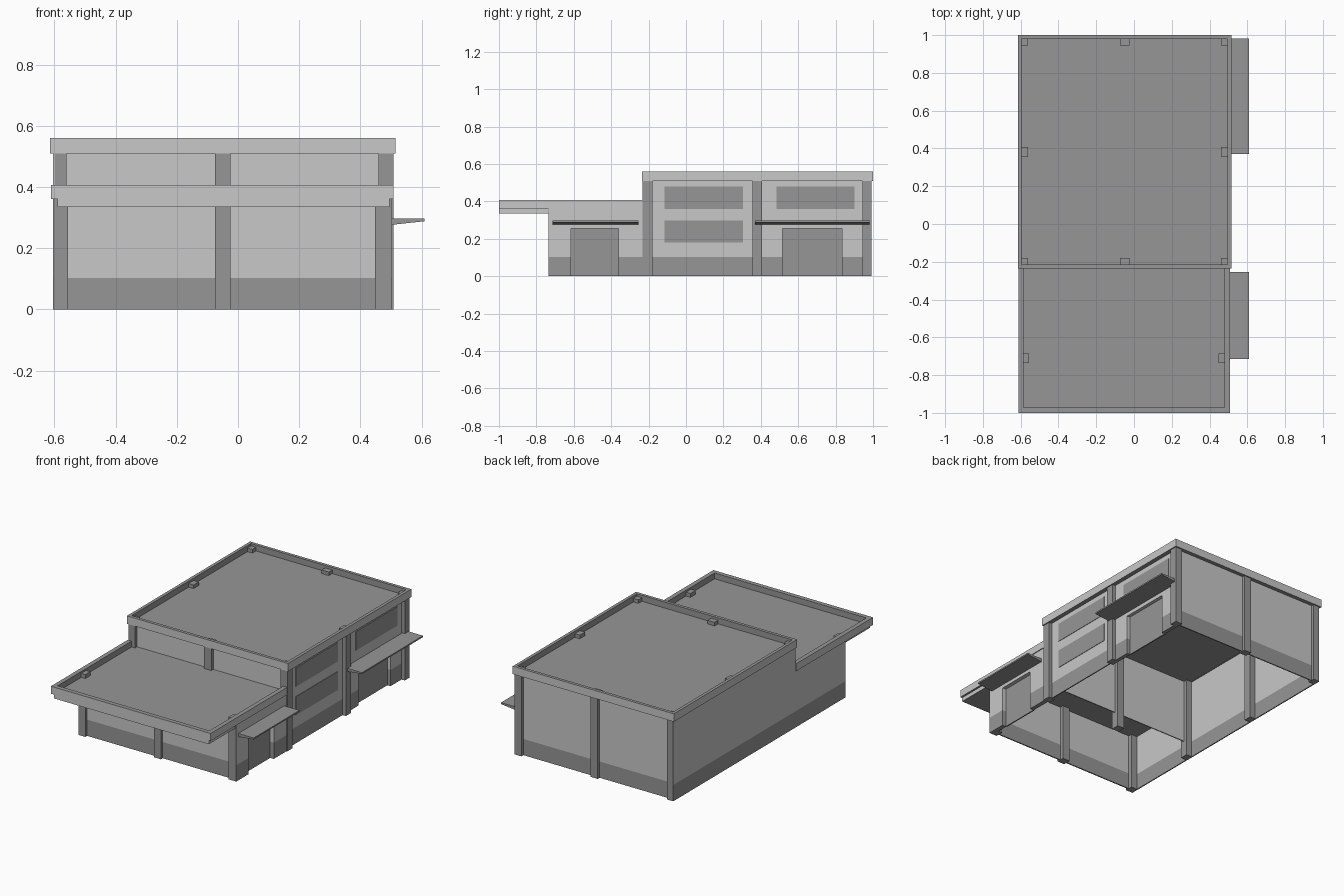
import bpy
import bmesh
from mathutils import Vector

cube = bpy.data.objects.get("Cube")
if cube:
    bpy.data.objects.remove(cube)


def make_material(name, value):
    mat = bpy.data.materials.new(name)
    mat.use_nodes = True
    colour = (value, value, value, 1)
    mat.diffuse_color = colour
    mat.node_tree.nodes["Principled BSDF"].inputs["Base Color"].default_value = colour
    return mat


LIGHT = make_material("light grey", 0.58)
DARK = make_material("mid grey", 0.305)
BASE = 0.103  # height of the painted plinth


def finish(name, bm):
    mesh = bpy.data.meshes.new(name)
    bmesh.ops.recalc_face_normals(bm, faces=bm.faces[:])
    bm.to_mesh(mesh)
    bm.free()
    mesh.materials.append(LIGHT)
    mesh.materials.append(DARK)
    obj = bpy.data.objects.new(name, mesh)
    bpy.context.collection.objects.link(obj)
    return obj


def add_box(bm, x, y, z):
    made = bmesh.ops.create_cube(bm, size=1)["verts"]
    for v in made:
        v.co = Vector(r[0] if c < 0 else r[1] for c, r in zip(v.co, (x, y, z)))


def box(name, x, y, z, dark=True):
    bm = bmesh.new()
    add_box(bm, x, y, z)
    for f in bm.faces:
        f.material_index = int(dark)
    return finish(name, bm)


def wall(name, x, y, z):
    """Light wall with a dark plinth, split at plinth height."""
    bm = bmesh.new()
    add_box(bm, x, y, z)
    bmesh.ops.bisect_plane(bm, geom=bm.verts[:] + bm.edges[:] + bm.faces[:],
                           plane_co=(0, 0, BASE), plane_no=(0, 0, 1))
    for f in bm.faces:
        f.material_index = int(f.calc_center_median().z < BASE - 0.001)
    return finish(name, bm)


def trim(name, x, y, z, bars):
    """Bars around a roof: outer upright faces light, all others dark."""
    bm = bmesh.new()
    for bx, by in bars:
        add_box(bm, bx, by, z)
    bm.normal_update()
    for f in bm.faces:
        c = f.calc_center_median()
        outer = min(abs(c.x - x[0]), abs(c.x - x[1]),
                    abs(c.y - y[0]), abs(c.y - y[1])) < 0.001
        f.material_index = int(not (outer and abs(f.normal.z) < 0.5))
    return finish(name, bm)


def roof_rim(name, x, y, z, t, rear):
    y_end = y[1] - t if rear else y[1]
    bars = [(x, (y[0], y[0] + t)),
            ((x[0], x[0] + t), (y[0] + t, y_end)),
            ((x[1] - t, x[1]), (y[0] + t, y_end))]
    if rear:
        bars.append((x, (y[1] - t, y[1])))
    return trim(name, x, y, z, bars)


def door_bay(name, y, top, door, x_out, x_in):
    """Wall bay with a recessed door."""
    x = (x_in, x_out)
    wall(name + "_wall_front", x, (y[0], door[0]), (0, top))
    wall(name + "_wall_rear", x, (door[1], y[1]), (0, top))
    box(name + "_lintel", x, door, (0.255, top), dark=False)
    box(name + "_door", (x_in - 0.005, x_in + 0.003), door, (0, 0.258))


def awning(name, y):
    bm = bmesh.new()
    add_box(bm, (0.49, 0.61), y, (0.275, 0.297))
    for v in bm.verts:
        if v.co.x > 0.6 and v.co.z < 0.28:
            v.co.z = 0.288
    for f in bm.faces:
        f.material_index = 1
    return finish(name, bm)


# Tall block: roof, rim and walls
roof_rim("tall_roof_rim", (-0.615, 0.515), (-0.235, 1.0), (0.51, 0.56), 0.02, True)
box("tall_roof", (-0.6, 0.5), (-0.22, 0.985), (0.512, 0.522))
wall("tall_left_wall", (-0.605, -0.598), (-0.232, 0.99), (0, 0.512))
wall("tall_back_wall", (-0.6, 0.5), (0.965, 0.972), (0, 0.512))
box("tall_front_wall", (-0.6, 0.5), (-0.212, -0.205), (BASE, 0.512), dark=False)

# Tall block: pillars with heads rising above the roof
SIDES = {"left": (-0.604, -0.56), "middle": (-0.075, -0.025), "right": (0.46, 0.508)}
for side, x in SIDES.items():
    box(f"tall_front_pillar_{side}", x, (-0.232, -0.18), (0, 0.545))
    box(f"tall_back_pillar_{side}", x, (0.945, 0.992), (0, 0.545))
    if side != "middle":
        box(f"tall_side_pillar_{side}", x, (0.355, 0.407), (0, 0.545))

# Tall block: window bay and door bay
wall("window_bay_wall", (0.478, 0.485), (-0.18, 0.355), (0, 0.512))
door_bay("tall_bay", (0.407, 0.945), 0.512, (0.515, 0.835), 0.485, 0.46)
for name, y, z in (("upper", (-0.115, 0.305), (0.36, 0.48)),
                   ("lower", (-0.115, 0.305), (0.18, 0.297)),
                   ("door_bay", (0.485, 0.9), (0.36, 0.48))):
    box(f"{name}_window", (0.482, 0.488), y, z)

# Low block: roof, rim and canopy
roof_rim("low_roof_rim", (-0.612, 0.508), (-1.0, -0.233), (0.36, 0.407), 0.028, False)
box("low_roof", (-0.6, 0.495), (-0.985, -0.21), (0.36, 0.37))
canopy_x, canopy_y = (-0.59, 0.495), (-0.999, -0.715)
trim("front_canopy", canopy_x, canopy_y, (0.335, 0.362), [(canopy_x, canopy_y)])

# Low block: walls and pillars
wall("low_left_wall", (-0.605, -0.598), (-0.733, -0.232), (0, 0.362))
wall("low_front_wall", (-0.6, 0.495), (-0.718, -0.71), (0, 0.362))
door_bay("low_bay", (-0.733, -0.232), 0.362, (-0.615, -0.36), 0.503, 0.475)
for side, x, top in (("left", (-0.604, -0.555), 0.395),
                     ("middle", (-0.075, -0.025), 0.362),
                     ("right", (0.448, 0.502), 0.395)):
    box(f"low_front_pillar_{side}", x, (-0.736, -0.686), (0, top))

# Awnings above the doors
awning("tall_awning", (0.37, 0.982))
awning("low_awning", (-0.715, -0.255))
